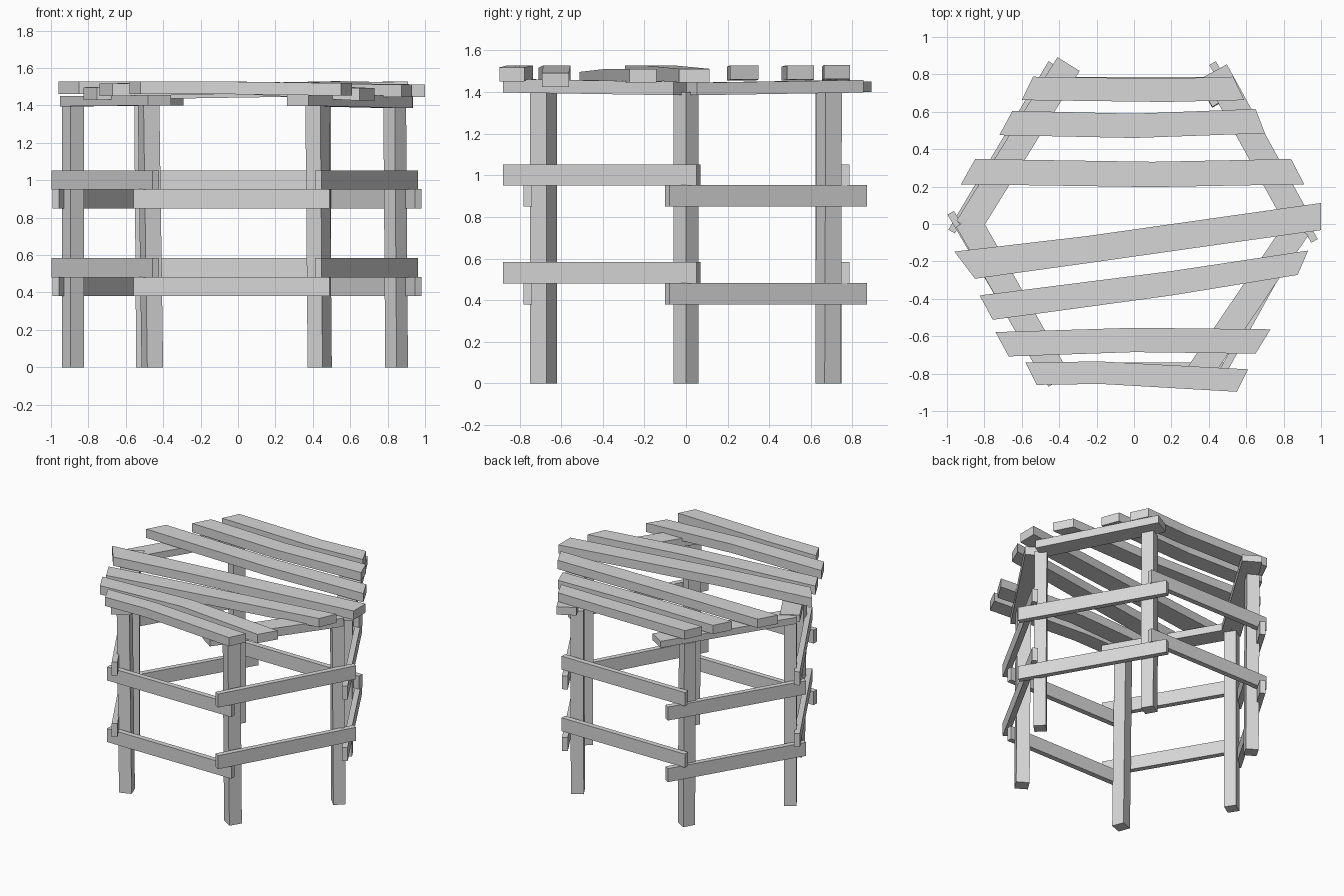
import bpy
from math import radians, cos, sin, pi
from mathutils import Vector

cube = bpy.data.objects.get("Cube")
if cube:
    bpy.data.objects.remove(cube, do_unlink=True)

GREY = (0.68, 0.68, 0.68, 1)
wood = bpy.data.materials.new("pale grey wood")
wood.use_nodes = True
wood.diffuse_color = GREY
wood.node_tree.nodes["Principled BSDF"].inputs["Base Color"].default_value = GREY


def loft(name, rings):
    """Closed bar skinned through a row of four-cornered rings."""
    verts = [v for ring in rings for v in ring]
    last = 4 * (len(rings) - 1)
    faces = [(3, 2, 1, 0), tuple(range(last, last + 4))]
    for r in range(0, last, 4):
        for i in range(4):
            j = (i + 1) % 4
            faces.append((r + i, r + j, r + j + 4, r + i + 4))
    mesh = bpy.data.meshes.new(name)
    mesh.from_pydata(verts, [], faces)
    mesh.materials.append(wood)
    obj = bpy.data.objects.new(name, mesh)
    bpy.context.collection.objects.link(obj)
    return obj


def section(back, front, z, height):
    """Upright four-cornered ring between a back and a front point."""
    (bx, by), (fx, fy) = back, front
    return [(bx, by, z), (fx, fy, z), (fx, fy, z + height), (bx, by, z + height)]


def bar(name, start, end, width, height):
    """Straight timber whose ends are given as x, y and underside z."""
    a, b = Vector(start), Vector(end)
    along = (b - a).xy.normalized()
    side = Vector((-along.y, along.x)) * width / 2
    loft(name, [section(p.xy + side, p.xy - side, p.z, height) for p in (a, b)])


def leg(name, x, y, turn, lean_x=0, lean_y=0, size=0.09, top=1.4):
    rings = []
    for z, dx, dy in ((0, 0, 0), (top, lean_x, lean_y)):
        angles = [radians(turn + 45) + k * pi / 2 for k in range(4)]
        r = size * 0.7071
        rings.append([(x + dx + r * cos(a), y + dy + r * sin(a), z) for a in angles])
    loft(name, rings)


def plank(name, left, mid, right, skew_left, skew_right, width=0.13):
    """Slightly bowed deck board with end cuts slanted by the skews."""
    rings = []
    for (x, y, z), skew in ((left, skew_left), (mid, 0), (right, skew_right)):
        half = width / 2
        rings.append(section((x + skew, y + half), (x - skew, y - half), z, 0.067))
    loft(name, rings)


# Six legs on the corners of a hexagon
leg("right_leg", -0.883, 0, 33, size=0.085)
leg("left_leg", 0.848, 0, 45, -0.01, size=0.086)
leg("front_right_leg", -0.458, -0.685, 20, -0.02)
leg("front_left_leg", 0.437, -0.685, 58, -0.012, size=0.094)
leg("back_right_leg", -0.483, 0.685, 60, -0.01)
leg("back_left_leg", 0.435, 0.683, 30, 0, 0.005)

# Deck bearers along the four slanted sides
bar("front_right_bearer", (-0.89, 0.02, 1.395), (-0.42, -0.81, 1.4), 0.14, 0.055)
bar("back_right_bearer", (-0.89, -0.02, 1.395), (-0.35, 0.855, 1.4), 0.14, 0.05)
bar("front_left_bearer", (0.875, -0.02, 1.385), (0.32, -0.84, 1.398), 0.14, 0.065)
bar("back_left_bearer", (0.875, 0.02, 1.385), (0.435, 0.82, 1.398), 0.14, 0.06)

# Side rails, two per side, alternating between a high and a low fixing
rails = {
    "front": ((-0.56, -0.76), (0.49, -0.76), 0),
    "front_left": ((0.43, -0.87), (0.945, 0.06), 1),
    "back_left": ((0.965, -0.09), (0.42, 0.86), 0),
    "back": ((0.5, 0.765), (-0.54, 0.765), 1),
    "back_right": ((-0.44, 0.86), (-0.975, -0.04), 0),
    "front_right": ((-0.98, 0.06), (-0.44, -0.86), 1),
}
for side, (start, end, high) in rails.items():
    for level, z in (("lower", 0.38), ("upper", 0.85)):
        z += 0.1 * high
        bar(f"{side}_{level}_rail", (*start, z), (*end, z), 0.04, 0.103)

# Deck boards from front to back
plank("deck_board_front", (-0.55, -0.8, 1.46), (-0.18, -0.795, 1.462),
      (0.58, -0.837, 1.452), -0.03, 0.03, 0.12)
plank("deck_board_second", (-0.705, -0.643, 1.45), (0, -0.62, 1.462),
      (0.69, -0.628, 1.425), -0.035, 0.04)
plank("deck_board_third", (-0.79, -0.447, 1.43), (0.2, -0.317, 1.445),
      (0.903, -0.207, 1.445), -0.035, 0.028)
plank("deck_board_middle", (-0.905, -0.22, 1.462), (-0.25, -0.137, 1.462),
      (1, 0.04, 1.445), -0.055, 0, 0.145)
plank("deck_board_fifth", (-0.887, 0.28, 1.462), (0.1, 0.265, 1.455),
      (0.875, 0.28, 1.46), 0.038, -0.035, 0.135)
plank("deck_board_sixth", (-0.685, 0.54, 1.46), (0, 0.525, 1.455),
      (0.675, 0.55, 1.46), 0.035, -0.025)
plank("deck_board_back", (-0.57, 0.725, 1.46), (0.17, 0.715, 1.455),
      (0.56, 0.725, 1.463), 0.03, -0.03, 0.125)
